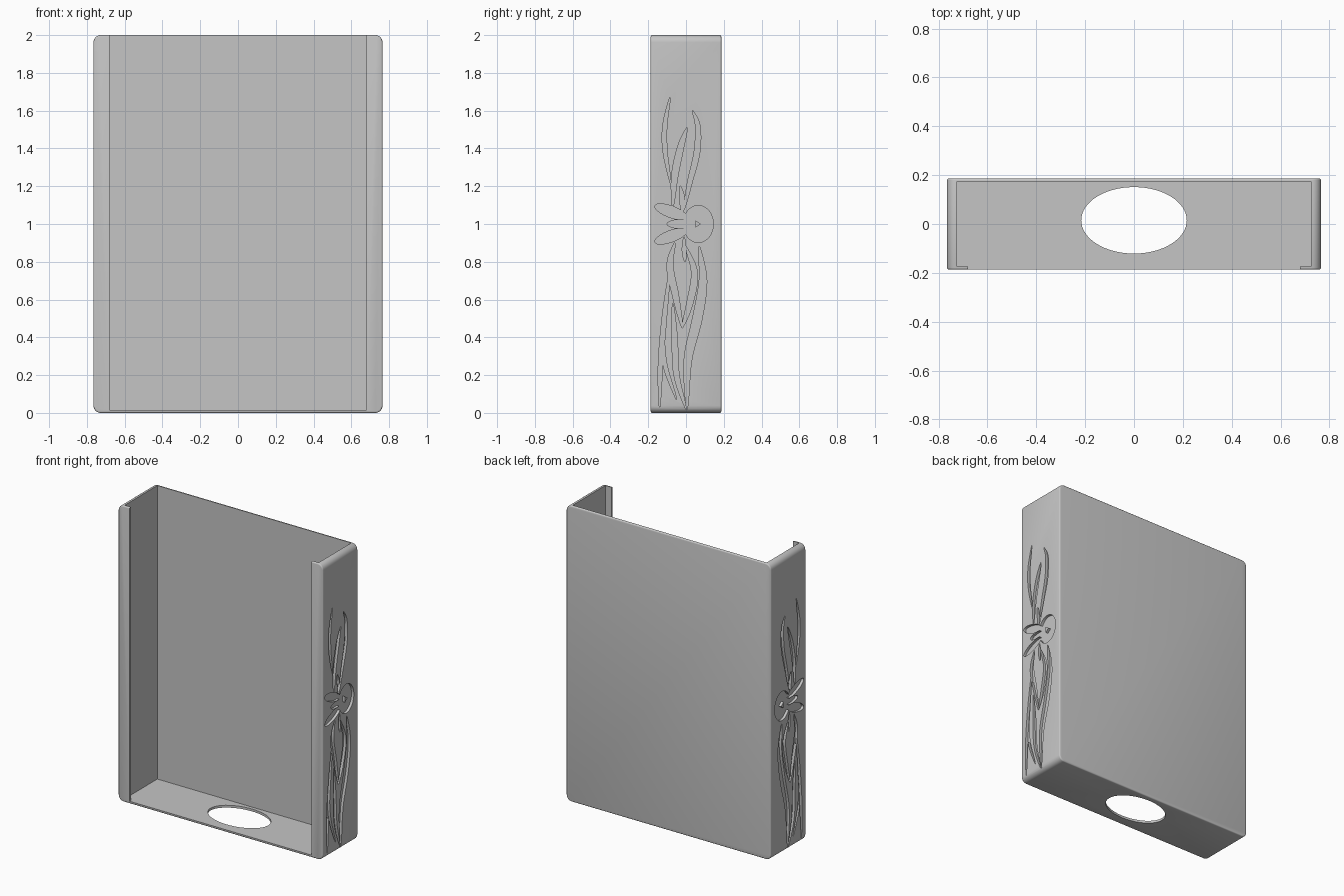
import bpy, bmesh, math
from mathutils import Vector, Matrix

if "Cube" in bpy.data.objects:
    bpy.data.objects.remove(bpy.data.objects["Cube"])

W, D, H = 0.765, 0.187, 2.0      # half width, half depth, height
FLOOR = 0.016                    # floor thickness
POCKET = W - 0.018               # depth plane of the side engraving

grey = bpy.data.materials.new("plain_grey")
grey.use_nodes = True
grey.diffuse_color = (0.56, 0.56, 0.56, 1)
grey.node_tree.nodes["Principled BSDF"].inputs["Base Color"].default_value = (0.56, 0.56, 0.56, 1)


def finish(bm, name):
    bmesh.ops.recalc_face_normals(bm, faces=bm.faces)
    mesh = bpy.data.meshes.new(name)
    bm.to_mesh(mesh)
    bm.free()
    ob = bpy.data.objects.new(name, mesh)
    bpy.context.collection.objects.link(ob)
    mesh.materials.append(grey)
    return ob


def add_box(bm, lo, hi):
    lo, hi = Vector(lo), Vector(hi)
    m = Matrix.Translation((lo + hi) / 2) @ Matrix.Diagonal((hi - lo).to_4d())
    m[3][3] = 1
    bmesh.ops.create_cube(bm, size=1, matrix=m)


def add_prisms(bm, outline, inner, outer):
    """Extrude a (y, z) outline on both sides of the case."""
    for side in (1, -1):
        rings = [[bm.verts.new((side * x, y, z)) for y, z in outline] for x in (inner, outer)]
        n = len(outline)
        for i in range(n):
            j = (i + 1) % n
            bm.faces.new((rings[0][i], rings[0][j], rings[1][j], rings[1][i]))
        for ring in rings:
            bm.faces.new(ring)


def smooth_path(points, steps=6):
    """Catmull-Rom curve through the points."""
    p = [Vector(q) for q in points]
    p = [2 * p[0] - p[1]] + p + [2 * p[-1] - p[-2]]
    out = []
    for a, b, c, d in zip(p, p[1:], p[2:], p[3:]):
        for k in range(steps):
            t = k / steps
            out.append(0.5 * (2 * b + (c - a) * t + (2 * a - 5 * b + 4 * c - d) * t * t
                              + (3 * b - a - 3 * c + d) * t ** 3))
    return out + [p[-2]]


def blade(points, width):
    """Outline of a curved blade that tapers at both ends."""
    path = smooth_path(points)
    n = len(path) - 1
    left, right = [], []
    for i, q in enumerate(path):
        tangent = (path[min(i + 1, n)] - path[max(i - 1, 0)]).normalized()
        half = width / 2 * (0.08 + 0.92 * math.sin(math.pi * i / n) ** 0.7)
        offset = Vector((-tangent.y, tangent.x)) * half
        left.append(q + offset)
        right.append(q - offset)
    return left + right[::-1]


def oval(cy, cz, ry, rz, tilt=0, n=32):
    out = []
    for i in range(n):
        a = 2 * math.pi * i / n
        u, v = ry * math.cos(a), rz * math.sin(a)
        out.append((cy + u * math.cos(tilt) - v * math.sin(tilt),
                    cz + u * math.sin(tilt) + v * math.cos(tilt)))
    return out


# Solid case block with round corners and softened rims
bm = bmesh.new()
add_box(bm, (-W, -D, 0), (W, D, H))
corners = [e for e in bm.edges if abs(e.verts[0].co.y - e.verts[1].co.y) > 0.1]
bmesh.ops.bevel(bm, geom=corners, offset=0.038, segments=6, profile=0.5, affect='EDGES')
rims = [e for e in bm.edges if e.calc_face_angle(0) > 1]
bmesh.ops.bevel(bm, geom=rims, offset=0.008, segments=3, profile=0.5, affect='EDGES')
case = finish(bm, "case")

# Cavity, front opening and oval floor hole
cutters = []
for lo, hi in (((-0.725, -0.174, FLOOR), (0.725, 0.174, 2.2)),
               ((-0.68, -0.4, FLOOR), (0.68, 0, 2.2))):
    bm = bmesh.new()
    add_box(bm, lo, hi)
    cutters.append(finish(bm, "opening_cutter"))
bm = bmesh.new()
bmesh.ops.create_cone(bm, cap_ends=True, segments=64, radius1=1, radius2=1, depth=0.2,
                      matrix=Matrix.Translation((0, 0.015, 0)) @ Matrix.Diagonal((0.216, 0.136, 1, 1)))
cutters.append(finish(bm, "hole_cutter"))

# Engraved grass blades on both sides
blades = [
    ([(-0.085, 1.67), (-0.112, 1.52), (-0.11, 1.38), (-0.08, 1.21)], 0.024),
    ([(0.035, 1.6), (0.062, 1.52), (0.058, 1.38), (0.02, 1.22), (-0.01, 1.08)], 0.03),
    ([(0.005, 1.51), (-0.03, 1.4), (-0.06, 1.25), (-0.07, 1.09)], 0.036),
    ([(-0.03, 1.2), (-0.02, 1.13), (-0.02, 1.05)], 0.025),
    ([(-0.01, 0.93), (-0.01, 0.86), (-0.005, 0.8)], 0.02),
    ([(-0.06, 0.9), (-0.085, 0.78), (-0.055, 0.62), (-0.02, 0.45)], 0.035),
    ([(0.0, 0.88), (0.045, 0.74), (0.02, 0.58), (-0.02, 0.45)], 0.035),
    ([(-0.085, 0.76), (-0.115, 0.5), (-0.135, 0.25), (-0.14, 0.03)], 0.026),
    ([(-0.07, 0.58), (-0.06, 0.4), (-0.05, 0.2), (0.0, 0.02)], 0.03),
    ([(0.07, 0.88), (0.09, 0.7), (0.06, 0.5), (0.01, 0.28), (0.005, 0.02)], 0.05),
    ([(-0.12, 0.4), (-0.11, 0.25), (-0.05, 0.07)], 0.02),
]
# Engraved rabbit: head, two ears and snout notch
outlines = [blade(*b) for b in blades] + [
    oval(0.065, 1.0, 0.08, 0.098),
    oval(-0.08, 1.065, 0.09, 0.03, -0.35),
    oval(-0.08, 0.935, 0.09, 0.03, 0.35),
    oval(-0.035, 1.0, 0.065, 0.022),
]
for outline in outlines:
    bm = bmesh.new()
    add_prisms(bm, outline, POCKET, W + 0.05)
    cutters.append(finish(bm, "engraving_cutter"))

for cutter in cutters:
    cutter.hide_render = True
    mod = case.modifiers.new("cut", 'BOOLEAN')
    mod.operation = 'DIFFERENCE'
    mod.solver = 'EXACT'
    mod.object = cutter

# Bake the cuts and drop the cutters
bpy.context.view_layer.update()
graph = bpy.context.evaluated_depsgraph_get()
baked = bpy.data.meshes.new_from_object(case.evaluated_get(graph))
case.modifiers.clear()
case.data = baked
baked.materials.clear()
baked.materials.append(grey)
for cutter in cutters:
    bpy.data.objects.remove(cutter)

# Raised triangular eyes standing in the engraved heads
bm = bmesh.new()
add_prisms(bm, [(0.05, 0.98), (0.078, 1.0), (0.05, 1.02)], POCKET - 0.002, W)
finish(bm, "rabbit_eyes")

bpy.ops.object.select_all(action='DESELECT')
case.select_set(True)
bpy.context.view_layer.objects.active = case
bpy.ops.object.shade_smooth_by_angle(angle=math.radians(35))
